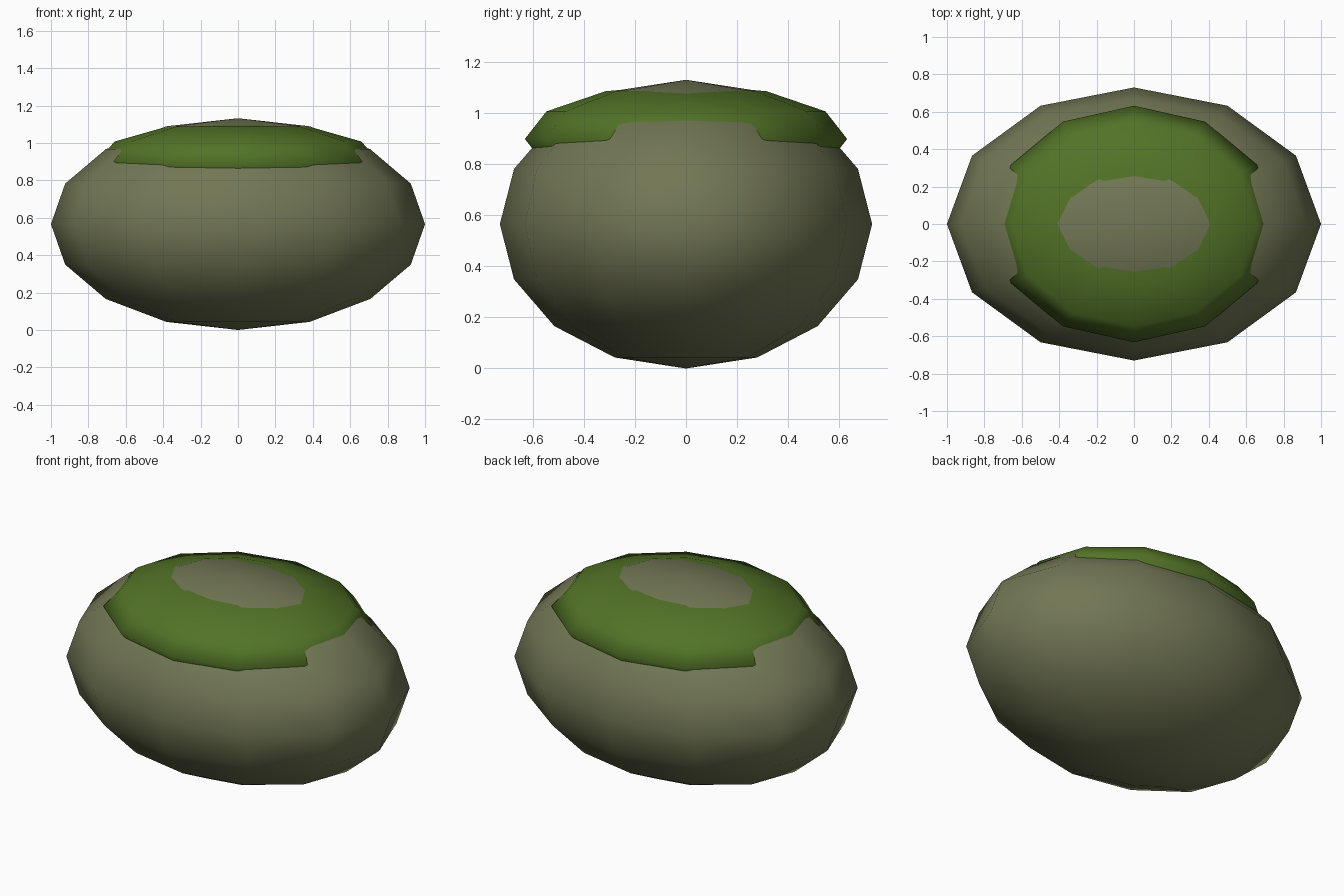
import bpy

cube = bpy.data.objects.get("Cube")
if cube:
    bpy.data.objects.remove(cube, do_unlink=True)


def material(name, rgb):
    m = bpy.data.materials.new(name)
    m.use_nodes = True
    m.diffuse_color = (*rgb, 1)
    m.node_tree.nodes["Principled BSDF"].inputs["Base Color"].default_value = (*rgb, 1)
    return m


def ellipsoid(name, rings, centre_z, radii, mat):
    bpy.ops.mesh.primitive_uv_sphere_add(segments=12, ring_count=rings, radius=1,
                                         location=(0, 0, centre_z))
    ob = bpy.context.object
    ob.name = name
    ob.scale = radii
    bpy.ops.object.transform_apply(location=False, rotation=False, scale=True)
    bpy.ops.object.shade_smooth()
    ob.data.materials.append(mat)
    return ob


stone = material("grey_green_stone", (0.17, 0.185, 0.09))
moss = material("moss_green", (0.085, 0.17, 0.02))

# Boulder body
ellipsoid("boulder", 8, 0.566, (1.0, 0.73, 0.566), stone)

# Flattened moss cushion, sunk into the top so the crown pokes through
ellipsoid("moss_cap", 6, 0.90, (0.76, 0.632, 0.216), moss)
